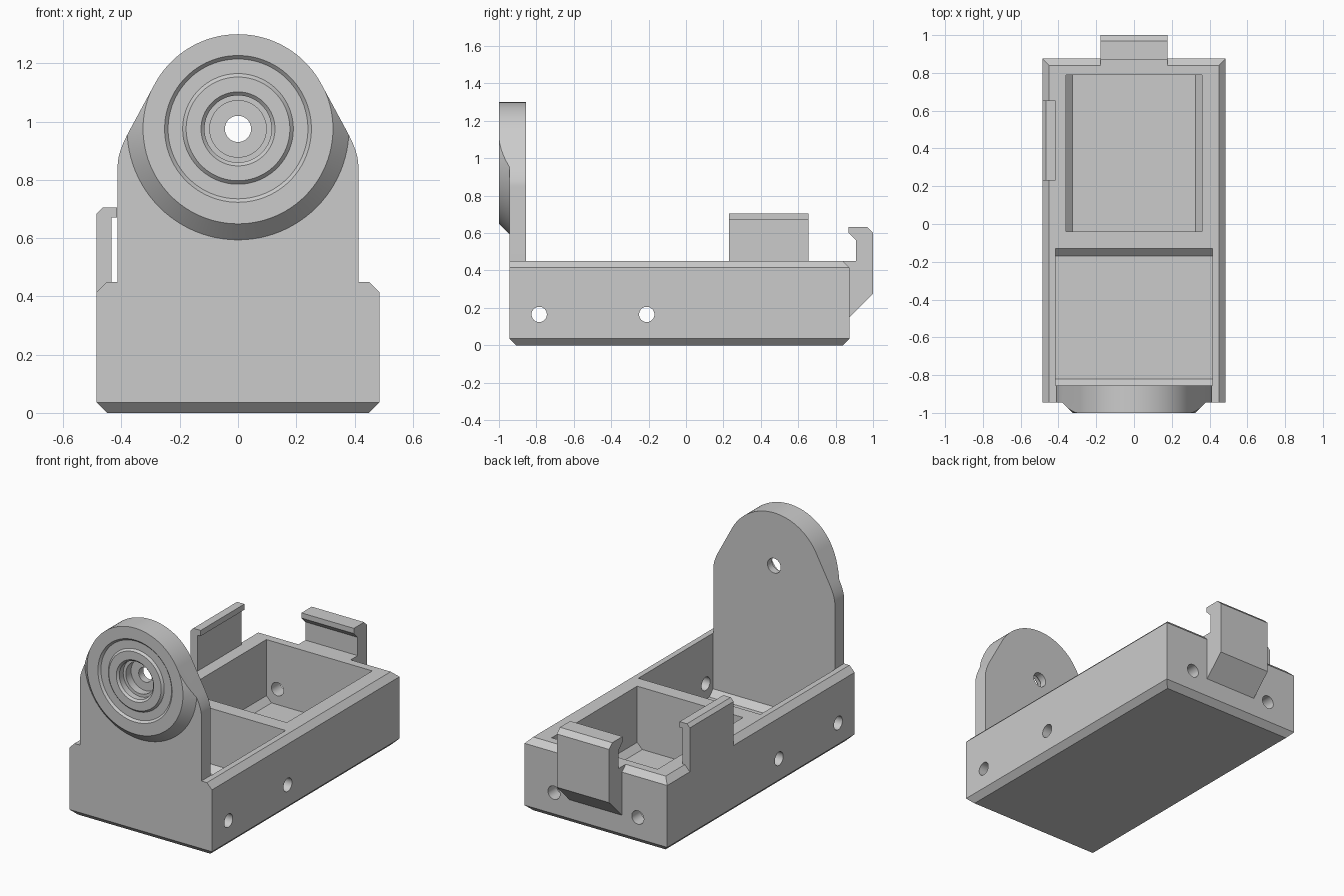
import bpy, bmesh, math

old = bpy.data.objects.get("Cube")
if old:
    bpy.data.objects.remove(old, do_unlink=True)

grey = bpy.data.materials.new("light_grey")
grey.use_nodes = True
grey.diffuse_color = (0.6, 0.6, 0.6, 1)
grey.node_tree.nodes["Principled BSDF"].inputs["Base Color"].default_value = (0.6, 0.6, 0.6, 1)

HUB_Z = 0.975
SEGMENTS = 96


def loft(name, rings, closed=False):
    """Skin a list of equal-length point rings; cap the ends unless closed."""
    bm = bmesh.new()
    loops = [[bm.verts.new(p) for p in ring] for ring in rings]
    pairs = list(zip(loops, loops[1:]))
    if closed:
        pairs.append((loops[-1], loops[0]))
    else:
        bm.faces.new(loops[0])
        bm.faces.new(loops[-1])
    n = len(loops[0])
    for a, b in pairs:
        for i in range(n):
            j = (i + 1) % n
            bm.faces.new((a[i], a[j], b[j], b[i]))
    bmesh.ops.recalc_face_normals(bm, faces=bm.faces)
    mesh = bpy.data.meshes.new(name)
    bm.to_mesh(mesh)
    bm.free()
    mesh.materials.append(grey)
    obj = bpy.data.objects.new(name, mesh)
    bpy.context.collection.objects.link(obj)
    return obj


def box_rings(name, layers):
    """Stack of rectangles (x half-width, y min, y max, z)."""
    return loft(name, [[(-w, a, z), (w, a, z), (w, b, z), (-w, b, z)] for w, a, b, z in layers])


def prism(name, outline, axis, start, end):
    """Extrude an outline of (horizontal, z) points along x or y."""
    def place(p, t):
        return (t, p[0], p[1]) if axis == "x" else (p[0], t, p[1])
    return loft(name, [[place(p, t) for p in outline] for t in (start, end)])


def lathe(name, profile, closed=False):
    """Revolve (radius, y) points about the hub axis."""
    turns = [2 * math.pi * i / SEGMENTS for i in range(SEGMENTS)]
    return loft(name, [[(r * math.cos(t), y, HUB_Z + r * math.sin(t)) for t in turns]
                       for r, y in profile], closed)


def circle(x, z, r, n=32):
    return [(x + r * math.cos(2 * math.pi * i / n), z + r * math.sin(2 * math.pi * i / n))
            for i in range(n)]


def combine(target, other, operation):
    mod = target.modifiers.new("combine", "BOOLEAN")
    mod.operation = operation
    mod.solver = "EXACT"
    mod.object = other
    bpy.context.view_layer.objects.active = target
    bpy.ops.object.modifier_apply(modifier=mod.name)
    bpy.data.objects.remove(other, do_unlink=True)


# Tray with chamfered base and rim
housing = box_rings("bracket_housing", [
    (0.45, -0.91, 0.84, 0), (0.485, -0.945, 0.875, 0.035),
    (0.485, -0.945, 0.875, 0.415), (0.45, -0.945, 0.84, 0.45)])

# Two compartments with chamfered floors
combine(housing, box_rings("front_pocket", [
    (0.415, -0.82, -0.17, 0.07), (0.415, -0.855, -0.13, 0.108),
    (0.415, -0.855, -0.13, 0.6)]), "DIFFERENCE")
combine(housing, box_rings("rear_pocket", [
    (0.325, -0.04, 0.79, 0.07), (0.36, -0.04, 0.79, 0.105),
    (0.36, -0.04, 0.79, 0.6)]), "DIFFERENCE")

# Upright plate: rounded top, tangent shoulders, filleted into straight sides
right = []
start, corner, end = (0.376, 0.963), (0.413, 0.894), (0.413, 0.85)
for i in range(11):
    t = i / 10
    right.append(tuple((1 - t) ** 2 * s + 2 * t * (1 - t) * c + t * t * e
                       for s, c, e in zip(start, corner, end)))
right.append((0.413, 0.3))
low = math.radians(28.5)
arc = [low + (math.pi - 2 * low) * i / 48 for i in range(49)]
outline = [(0.325 * math.cos(a), HUB_Z + 0.325 * math.sin(a)) for a in arc]
outline += [(-x, z) for x, z in right] + right[::-1]
plate = prism("upright_plate", outline, "y", -1.0, -0.855)

# Trim the front of the plate back to a conical hub
combine(plate, lathe("cone_trim", [(0.226, -1.1), (0.381, -0.945), (1.0, -0.945), (1.0, -1.1)],
                     closed=True), "DIFFERENCE")
# Ring groove and stepped bore in the hub
combine(plate, lathe("ring_groove", [(0.262, -1.01), (0.24, -0.988), (0.19, -0.988), (0.168, -1.01)],
                     closed=True), "DIFFERENCE")
combine(plate, lathe("stepped_bore", [
    (0.137, -1.01), (0.115, -0.988), (0.115, -0.95), (0.097, -0.95),
    (0.097, -0.9), (0.045, -0.9), (0.045, -0.8)]), "DIFFERENCE")
combine(housing, plate, "UNION")

# Side clip and rear clip
combine(housing, prism("side_clip", [
    (-0.485, 0.4), (-0.485, 0.685), (-0.465, 0.705), (-0.415, 0.705), (-0.415, 0.67),
    (-0.435, 0.67), (-0.435, 0.45), (-0.42, 0.45), (-0.42, 0.4)], "y", 0.23, 0.655), "UNION")
combine(housing, prism("rear_clip", [
    (0.83, 0.15), (0.875, 0.15), (1.0, 0.275), (1.0, 0.602), (0.97, 0.632), (0.87, 0.632),
    (0.87, 0.6), (0.908, 0.562), (0.908, 0.45), (0.83, 0.45)], "x", -0.178, 0.178), "UNION")

# Mounting holes through the side walls and rear wall
for y in (-0.785, -0.21):
    combine(housing, prism("side_hole", circle(y, 0.165, 0.041), "x", -0.6, 0.6), "DIFFERENCE")
for x in (-0.285, 0.285):
    combine(housing, prism("rear_hole", circle(x, 0.165, 0.041), "y", 0.7, 0.95), "DIFFERENCE")

# Smooth the round surfaces, keep the machined edges crisp
bpy.ops.object.select_all(action="DESELECT")
housing.select_set(True)
bpy.context.view_layer.objects.active = housing
bpy.ops.object.shade_smooth_by_angle(angle=math.radians(25))
